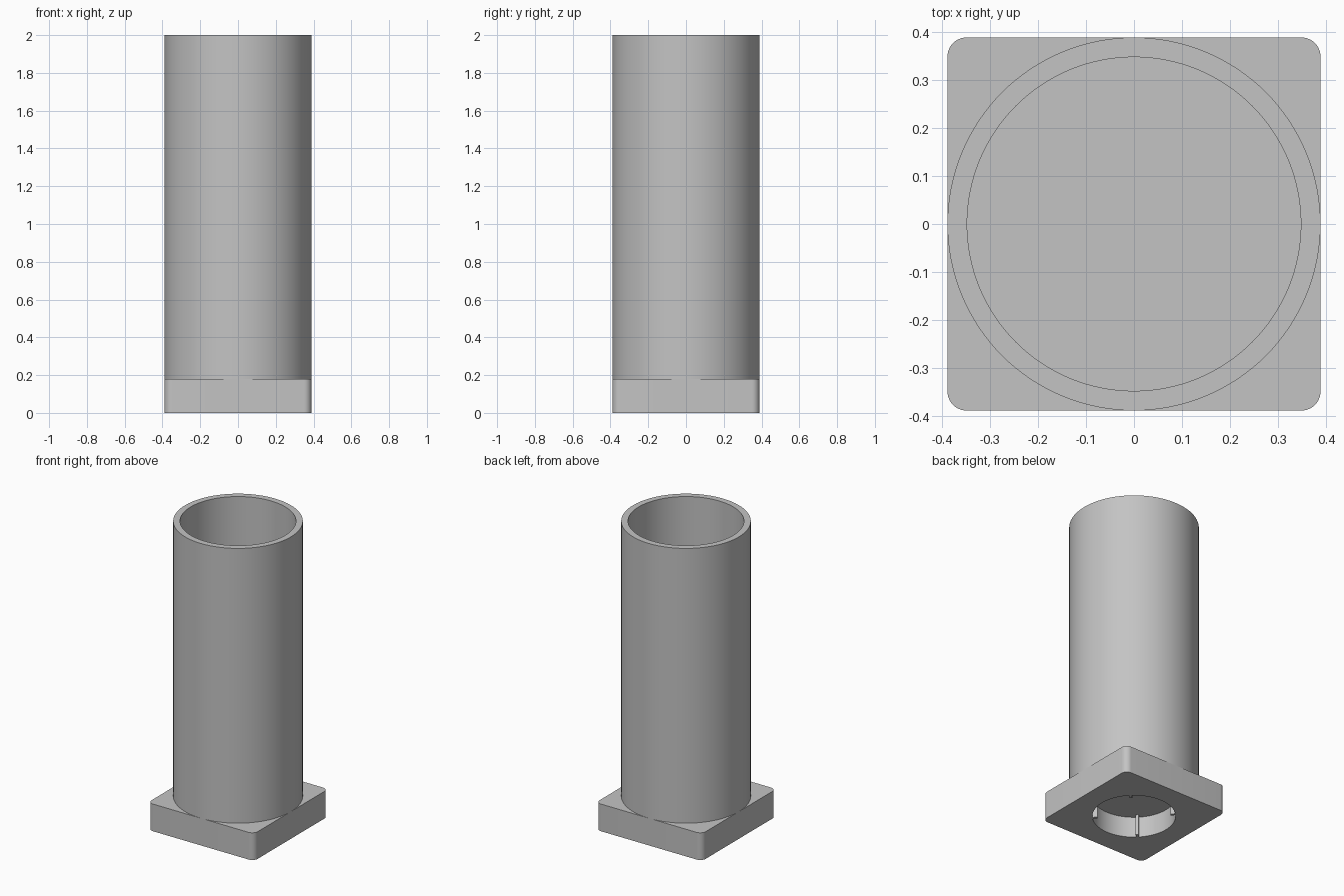
import bpy, bmesh
from math import sin, cos, pi, radians

HALF = 0.389        # half width of the base and outer radius of the tube
INNER = 0.348       # inner radius of the tube
BASE_H = 0.18
TOP = 2.0
CORNER = 0.04
SOCKET_R = 0.25
SOCKET_H = 0.137
SEGMENTS = 128

cube = bpy.data.objects.get("Cube")
if cube:
    bpy.data.objects.remove(cube, do_unlink=True)

grey = bpy.data.materials.new("grey plastic")
grey.use_nodes = True
colour = (0.55, 0.55, 0.55, 1)
grey.diffuse_color = colour
grey.node_tree.nodes["Principled BSDF"].inputs["Base Color"].default_value = colour


def add_object(name, bm):
    bmesh.ops.recalc_face_normals(bm, faces=bm.faces)
    mesh = bpy.data.meshes.new(name)
    bm.to_mesh(mesh)
    bm.free()
    mesh.materials.append(grey)
    obj = bpy.data.objects.new(name, mesh)
    bpy.context.collection.objects.link(obj)
    return obj


def smooth(obj):
    bpy.ops.object.select_all(action="DESELECT")
    obj.select_set(True)
    bpy.context.view_layer.objects.active = obj
    bpy.ops.object.shade_smooth_by_angle(angle=radians(30))


def box(name, size, centre):
    bm = bmesh.new()
    bmesh.ops.create_cube(bm, size=1)
    bmesh.ops.scale(bm, vec=size, verts=bm.verts)
    bmesh.ops.translate(bm, vec=centre, verts=bm.verts)
    return add_object(name, bm)


# Square base with rounded upright corners
base = box("base", (2 * HALF, 2 * HALF, BASE_H), (0, 0, BASE_H / 2))
bm = bmesh.new()
bm.from_mesh(base.data)
upright = [e for e in bm.edges if abs(e.verts[0].co.z - e.verts[1].co.z) > 0.1]
bmesh.ops.bevel(bm, geom=upright, offset=CORNER, segments=10, profile=0.5,
                affect="EDGES")
bm.to_mesh(base.data)
bm.free()

# Round blind socket in the underside
bm = bmesh.new()
bmesh.ops.create_cone(bm, cap_ends=True, segments=SEGMENTS, radius1=SOCKET_R,
                      radius2=SOCKET_R, depth=2 * SOCKET_H)
cutter = add_object("socket_cutter", bm)
cutter.hide_render = True
cut = base.modifiers.new("socket", "BOOLEAN")
cut.operation = "DIFFERENCE"
cut.solver = "EXACT"
cut.object = cutter
bpy.ops.object.select_all(action="DESELECT")
base.select_set(True)
bpy.context.view_layer.objects.active = base
bpy.ops.object.modifier_apply(modifier=cut.name)
bpy.data.objects.remove(cutter, do_unlink=True)
smooth(base)

# Four thin grip ribs on the diagonals of the socket
for i in range(4):
    rib = box(f"socket_rib_{i + 1}", (0.04, 0.018, SOCKET_H),
              (SOCKET_R - 0.01, 0, SOCKET_H / 2))
    rib.rotation_euler.z = pi / 4 + i * pi / 2

# Open tube standing on the base, which closes its bottom
bm = bmesh.new()
profile = [(HALF, BASE_H), (HALF, TOP), (INNER, TOP), (INNER, BASE_H)]
rings = [[bm.verts.new((r * cos(2 * pi * k / SEGMENTS),
                        r * sin(2 * pi * k / SEGMENTS), z))
          for k in range(SEGMENTS)] for r, z in profile]
for low, high in zip(rings, rings[1:]):
    for k in range(SEGMENTS):
        n = (k + 1) % SEGMENTS
        bm.faces.new((low[k], low[n], high[n], high[k]))
smooth(add_object("tube", bm))
